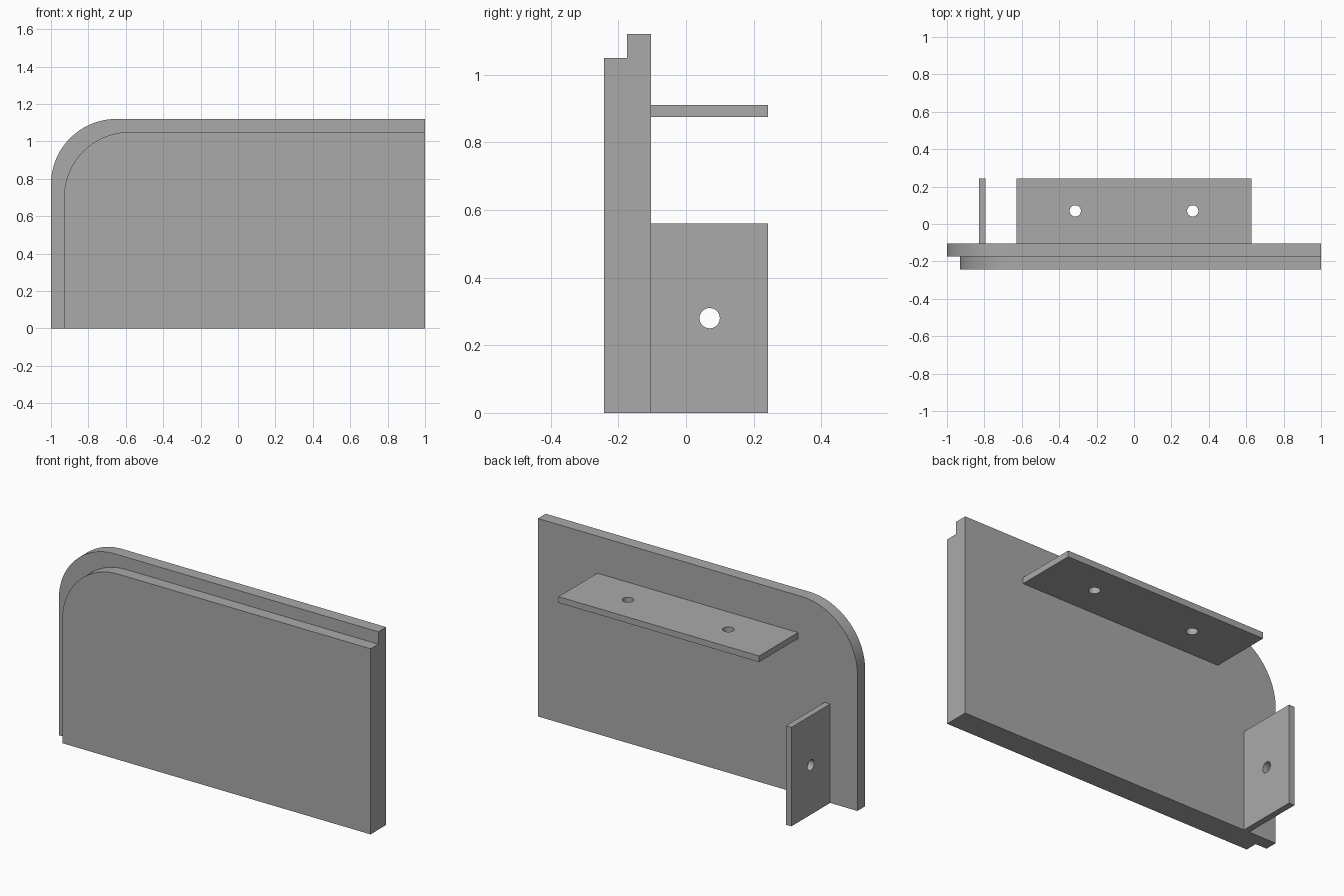
import bpy
import bmesh
from math import pi, sin, cos, radians
from mathutils import Matrix, Vector

cube = bpy.data.objects.get("Cube")
if cube:
    bpy.data.objects.remove(cube, do_unlink=True)

grey = bpy.data.materials.new("plain grey")
grey.use_nodes = True
grey.diffuse_color = (0.4, 0.4, 0.4, 1)
grey.node_tree.nodes["Principled BSDF"].inputs["Base Color"].default_value = grey.diffuse_color

FRONT, STEP, REAR, BACK = -0.243, -0.174, -0.104, 0.243
HEIGHT, LIP, RADIUS = 1.12, 0.07, 0.35
HOLE_Y, HOLE_R = 0.07, 0.03


def make_object(name, bm):
    bmesh.ops.recalc_face_normals(bm, faces=bm.faces)
    mesh = bpy.data.meshes.new(name)
    bm.to_mesh(mesh)
    bm.free()
    mesh.materials.append(grey)
    obj = bpy.data.objects.new(name, mesh)
    bpy.context.collection.objects.link(obj)
    return obj


def smooth(obj):
    bpy.ops.object.select_all(action="DESELECT")
    obj.select_set(True)
    bpy.context.view_layer.objects.active = obj
    bpy.ops.object.shade_smooth_by_angle(angle=radians(30))


def outline(inset, segments=32):
    """Open edge of a layer: up the rounded side and along the top."""
    left, top = -1 + inset, HEIGHT - inset
    pts = [(left, 0)]
    for i in range(segments + 1):
        a = pi / 2 * i / segments
        pts.append((left + RADIUS - RADIUS * cos(a), top - RADIUS + RADIUS * sin(a)))
    return pts + [(1, top)]


# Panel with one rounded corner and a stepped rim
def build_panel():
    bm = bmesh.new()
    rows = [[bm.verts.new((x, y, z)) for x, z in outline(inset)]
            for inset, y in ((LIP, FRONT), (LIP, STEP), (0, STEP), (0, REAR))]
    for a, b in zip(rows, rows[1:]):
        for i in range(len(a) - 1):
            bm.faces.new((a[i], a[i + 1], b[i + 1], b[i]))
    foot_front = bm.verts.new((1, FRONT, 0))
    foot_rear = bm.verts.new((1, REAR, 0))
    bm.faces.new(rows[0] + [foot_front])
    bm.faces.new(rows[-1] + [foot_rear])
    bm.faces.new([r[-1] for r in rows] + [foot_rear, foot_front])
    bm.faces.new([r[0] for r in rows] + [foot_rear, foot_front])
    smooth(make_object("panel", bm))


# Mounting plates with drilled holes
def build_plate(name, low, high, holes, axis):
    low, high = Vector(low), Vector(high)
    bm = bmesh.new()
    bmesh.ops.create_cube(bm, size=1, matrix=Matrix.Translation((low + high) / 2)
                          @ Matrix.Diagonal((*(high - low), 1)))
    plate = make_object(name, bm)

    bm = bmesh.new()
    turn = Matrix.Rotation(pi / 2, 4, "Y") if axis == "X" else Matrix()
    for hole in holes:
        bmesh.ops.create_cone(bm, cap_ends=True, segments=32, radius1=HOLE_R,
                              radius2=HOLE_R, depth=0.2,
                              matrix=Matrix.Translation(hole) @ turn)
    drill = make_object(name + "_drill", bm)
    drill.hide_render = True

    cut = plate.modifiers.new("holes", "BOOLEAN")
    cut.operation, cut.solver, cut.object = "DIFFERENCE", "EXACT", drill
    bpy.ops.object.select_all(action="DESELECT")
    bpy.context.view_layer.objects.active = plate
    plate.select_set(True)
    bpy.ops.object.modifier_apply(modifier=cut.name)
    bpy.data.objects.remove(drill, do_unlink=True)
    smooth(plate)


build_panel()
build_plate("shelf_plate", (-0.628, REAR, 0.875), (0.628, BACK, 0.91),
            [(x, HOLE_Y, 0.89) for x in (-0.314, 0.314)], "Z")
build_plate("side_plate", (-0.83, REAR, 0), (-0.795, BACK, 0.56),
            [(-0.81, HOLE_Y, 0.28)], "X")
